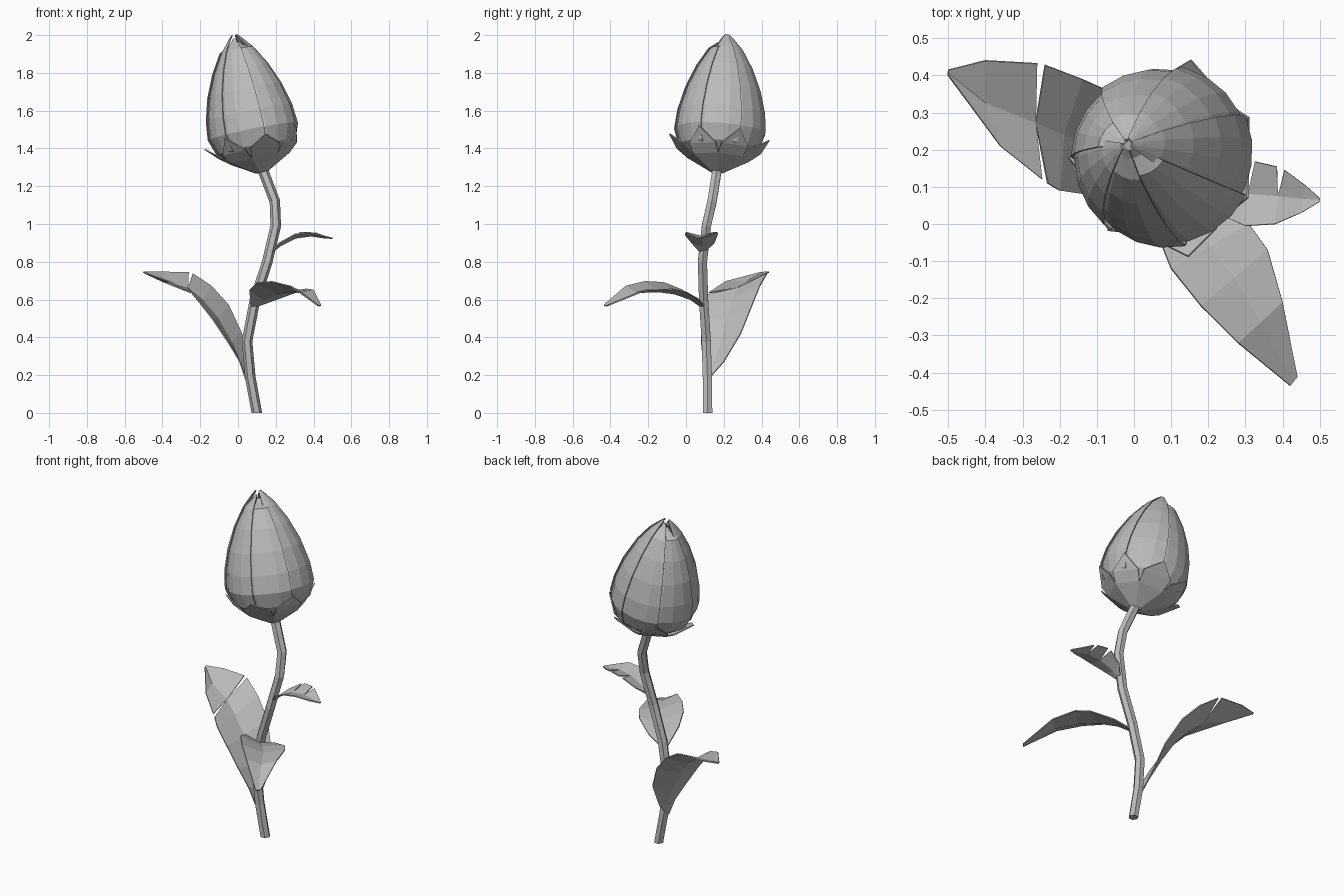
import bpy, math
from mathutils import Vector

cube = bpy.data.objects.get("Cube")
if cube:
    bpy.data.objects.remove(cube)

GREY = (0.5, 0.5, 0.5, 1)
mat = bpy.data.materials.new("plain grey")
mat.use_nodes = True
mat.diffuse_color = GREY
mat.node_tree.nodes["Principled BSDF"].inputs["Base Color"].default_value = GREY


def make(name, verts, faces, thickness=0):
    mesh = bpy.data.meshes.new(name)
    mesh.from_pydata([tuple(v) for v in verts], [], faces)
    mesh.materials.append(mat)
    obj = bpy.data.objects.new(name, mesh)
    bpy.context.collection.objects.link(obj)
    if thickness:
        solid = obj.modifiers.new("thickness", "SOLIDIFY")
        solid.thickness = thickness
        solid.offset = 0
    return obj


def grid_faces(rows, cols, wrap=False):
    span = cols if wrap else cols - 1
    return [(r * cols + c, r * cols + (c + 1) % cols,
             (r + 1) * cols + (c + 1) % cols, (r + 1) * cols + c)
            for r in range(rows - 1) for c in range(span)]


# Stem: hexagonal tube along a bent path
path = [Vector(p) for p in (
    (.1, .115, 0), (.065, .113, .19), (.048, .107, .38), (.09, .093, .6),
    (.155, .087, .8), (.2, .108, .99), (.195, .138, 1.12), (.13, .165, 1.29))]
SIDES = 6
rings = []
for i, p in enumerate(path):
    along = (path[min(i + 1, len(path) - 1)] - path[max(i - 1, 0)]).normalized()
    if i == 0:
        along = Vector((0, 0, 1))
    u = along.cross(Vector((0, 1, 0))).normalized()
    v = along.cross(u)
    for k in range(SIDES):
        a = math.tau * k / SIDES
        rings.append(p + (u * math.cos(a) + v * math.sin(a)) * .028)
tube = grid_faces(len(path), SIDES, True)
tube += [tuple(range(SIDES)), tuple(range(len(rings) - SIDES, len(rings)))]
make("stem", rings, tube)


# Leaves: two edges joined at a sunken midrib, with torn notches in the edges
def leaf(name, edges, sag, notches=((), ())):
    edges = [[Vector(p) for p in e] for e in edges]
    last = len(edges[0]) - 1
    mids = []
    for i, (a, b) in enumerate(zip(*edges)):
        mids.append((a + b) / 2 + Vector(sag) * min(1, (a - b).length / .25))
    verts, faces = list(mids), []
    for side, edge in enumerate(edges):
        outer = []
        for i, p in enumerate(edge):
            if i in notches[side]:
                step = (edge[i + 1] - edge[i - 1]).normalized() * .011
                pair = (p - step, p + step)
            else:
                pair = (p,)
            start = len(verts)
            verts.extend(pair)
            outer.append((start, start + len(pair) - 1))
        for i in range(last):
            quad = (i, outer[i][1], outer[i + 1][0], i + 1)
            faces.append(quad if side == 0 else quad[::-1])
    make(name, verts, faces, .006)


leaf("large_back_leaf", (
    ((.045, .12, .18), (.04, .2, .27), (.02, .29, .42), (-.05, .35, .57),
     (-.14, .39, .67), (-.25, .43, .74), (-.4, .44, .745), (-.5, .415, .745)),
    ((.04, .105, .18), (.01, .09, .27), (-.05, .08, .37), (-.13, .08, .49),
     (-.2, .09, .58), (-.24, .115, .63), (-.36, .21, .695), (-.5, .4, .745))),
    (-.02, 0, -.025), ((5,), (5,)))

leaf("front_leaf", (
    ((.09, .1, .56), (.2, .07, .6), (.31, 0, .64), (.36, -.07, .655),
     (.4, -.21, .65), (.44, -.41, .57)),
    ((.07, .08, .56), (.06, -.02, .65), (.1, -.12, .69), (.18, -.22, .695),
     (.28, -.32, .67), (.42, -.435, .57))),
    (0, 0, -.035))

leaf("small_upper_leaf", (
    ((.175, .095, .85), (.23, .15, .9), (.315, .168, .95), (.395, .15, .955),
     (.46, .105, .935), (.5, .07, .925)),
    ((.175, .075, .85), (.22, .03, .9), (.3, -.005, .945), (.38, 0, .955),
     (.45, .03, .937), (.5, .06, .925))),
    (0, 0, -.03), ((2, 3), ()))

# Bud frame: a leaning axis with height t measured along it
BASE = Vector((.125, .165, 1.275))
AXIS = Vector((-.145, .05, .725))
LENGTH = AXIS.length
AXIS.normalize()
SIDE_X = Vector((0, 1, 0)).cross(AXIS).normalized()
SIDE_Y = AXIS.cross(SIDE_X)


def bud_point(radius, t, angle):
    return BASE + AXIS * t + (SIDE_X * math.cos(angle) + SIDE_Y * math.sin(angle)) * radius


# Bud: overlapping petals, each lying outside its neighbour along one edge
PROFILE = ((.06, .05), (.15, .085), (.208, .135), (.238, .22), (.228, .32),
           (.196, .44), (.145, .56), (.085, .66), (.034, .72), (.014, LENGTH))
PETALS, COLS = 7, 5
for n in range(PETALS):
    verts = []
    start = math.tau * n / PETALS + .25
    width = math.tau / PETALS * 1.25
    for radius, t in PROFILE:
        for c in range(COLS):
            f = c / (COLS - 1)
            lift = .014 * f - .007
            tip = -.02 * (n % 3) * (t > .7)
            verts.append(bud_point(radius + lift * min(1, radius / .06), t + tip,
                                   start + width * f))
    make(f"petal_{n + 1}", verts, grid_faces(len(PROFILE), COLS), .005)

# Calyx: faceted cup with pointed sepals around the bud
SEPALS = 7
STEP = math.tau / SEPALS
verts = [bud_point(r, t, STEP * k) for r, t in ((.03, 0), (.165, .075))
         for k in range(SEPALS)]
faces = grid_faces(2, SEPALS, True)
for k in range(SEPALS):
    mid = STEP * (k + .5)
    flare = .022 * (k % 2)
    first = len(verts)
    verts += [bud_point(.212 + flare / 2, .12, mid - STEP * .42),
              bud_point(.212 + flare / 2, .12, mid + STEP * .42),
              bud_point(.25 + flare, .2 - flare, mid)]
    low, high = SEPALS + k, SEPALS + (k + 1) % SEPALS
    faces += [(low, high, first + 1, first), (first, first + 1, first + 2)]
make("calyx", verts, faces, .006)
